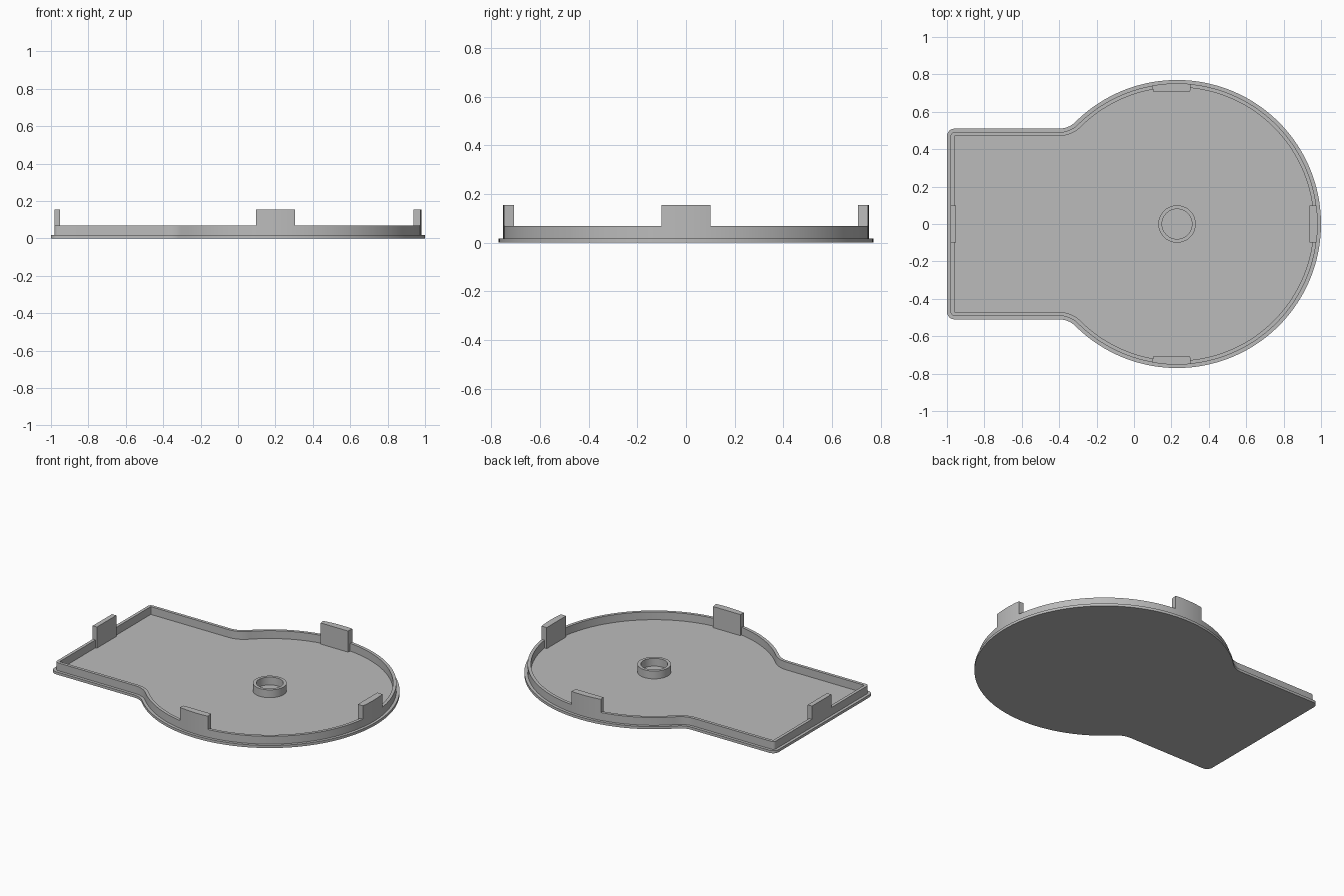
import bpy
import bmesh
from math import sin, cos, pi, atan2, asin, hypot

if "Cube" in bpy.data.objects:
    bpy.data.objects.remove(bpy.data.objects["Cube"], do_unlink=True)

grey = bpy.data.materials.new("plain grey")
grey.use_nodes = True
grey.diffuse_color = (0.5, 0.5, 0.5, 1)
grey.node_tree.nodes["Principled BSDF"].inputs["Base Color"].default_value = (0.5, 0.5, 0.5, 1)

# Main dimensions
CX, R = 0.23, 0.77          # round end
HALF, LEFT = 0.51, -1.0     # square end
FILLET, CORNER = 0.123, 0.04
FLOOR, RIM, TAB = 0.017, 0.068, 0.155
WALL_OUT, WALL_IN = 0.019, 0.039


def arc(cx, cy, r, a0, a1, n):
    return [(cx + r * cos(a0 + (a1 - a0) * i / n),
             cy + r * sin(a0 + (a1 - a0) * i / n)) for i in range(n + 1)]


def outline(d):
    """Keyhole outline, counter-clockwise, moved inward by d."""
    r, half, left = R - d, HALF - d, LEFT + d
    fil, cor = FILLET + d, max(CORNER - d, 0.002)
    fy = half + fil
    fx = CX - ((r + fil) ** 2 - fy ** 2) ** 0.5
    join = atan2(fy, fx - CX)
    upper = arc(CX, 0, r, 0, join, 56)
    upper += arc(fx, fy, fil, join - pi, -pi / 2, 10)[1:]
    upper += arc(left + cor, half - cor, cor, pi / 2, pi, 6)
    lower = [(x, -y) for x, y in reversed(upper[1:])]
    return upper + lower


def finish(name, bm):
    bmesh.ops.recalc_face_normals(bm, faces=bm.faces)
    mesh = bpy.data.meshes.new(name)
    bm.to_mesh(mesh)
    bm.free()
    mesh.materials.append(grey)
    obj = bpy.data.objects.new(name, mesh)
    bpy.context.collection.objects.link(obj)
    bpy.ops.object.select_all(action="DESELECT")
    obj.select_set(True)
    bpy.context.view_layer.objects.active = obj
    bpy.ops.object.shade_smooth_by_angle(angle=pi / 6)
    return obj


def prism(name, points, z0, z1):
    bm = bmesh.new()
    low = [bm.verts.new((x, y, z0)) for x, y in points]
    high = [bm.verts.new((x, y, z1)) for x, y in points]
    bm.faces.new(low)
    bm.faces.new(high)
    for i in range(len(points)):
        bm.faces.new((low[i - 1], low[i], high[i], high[i - 1]))
    return finish(name, bm)


def ring(name, outer, inner, z0, z1):
    bm = bmesh.new()
    loops = [[bm.verts.new((x, y, z)) for x, y in pts]
             for pts, z in ((outer, z0), (outer, z1), (inner, z1), (inner, z0))]
    for a, b in zip(loops, loops[1:]):
        for i in range(len(a)):
            bm.faces.new((a[i - 1], a[i], b[i], b[i - 1]))
    return finish(name, bm)


# Base plate and raised rim
prism("base_plate", outline(0), 0, FLOOR)
ring("rim_wall", outline(WALL_OUT), outline(WALL_IN), FLOOR, RIM)

# Round boss on the floor
ring("centre_boss", arc(CX, 0, 0.1, 0, 2 * pi, 48)[:-1],
     arc(CX, 0, 0.08, 0, 2 * pi, 48)[:-1], FLOOR, RIM)


# Clip tabs on the round end: curved outside, flat inside
def round_tab(name, a0, a1, inner):
    r = R - WALL_OUT + 0.001
    prism(name, arc(CX, 0, r, a0, a1, 10) + inner, FLOOR, TAB)


r = R - WALL_OUT
half_angle = asin(0.1 / r)
round_tab("right_end_tab", -half_angle, half_angle, [(0.938, 0.1), (0.938, -0.1)])
for name, s in (("back_tab", 1), ("front_tab", -1)):
    start = atan2(0.74, 0.305 - CX)
    end = atan2(0.74, 0.097 - CX)
    round_tab(name, s * start, s * end, [(0.103, s * 0.708), (0.3, s * 0.708)])

# Clip tab on the square end
x0 = LEFT + WALL_OUT - 0.001
prism("square_end_tab", [(x0, -0.1), (-0.951, -0.1), (-0.951, 0.1), (x0, 0.1)], FLOOR, TAB)
